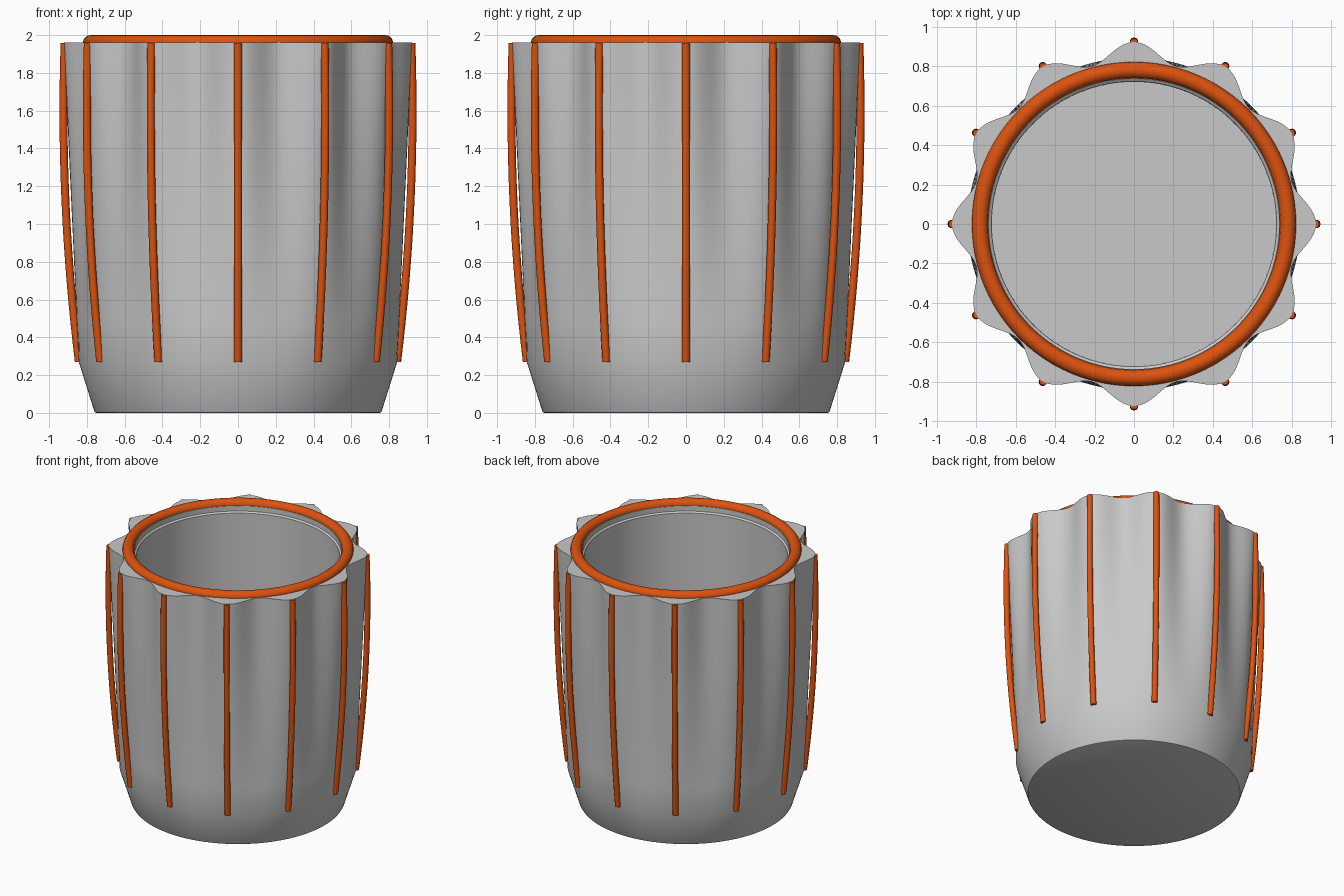
import bpy, bmesh, math

if "Cube" in bpy.data.objects:
    bpy.data.objects.remove(bpy.data.objects["Cube"], do_unlink=True)

RIBS = 12
SEG = 192


def material(name, rgb):
    m = bpy.data.materials.new(name)
    m.use_nodes = True
    m.diffuse_color = (*rgb, 1)
    bsdf = next(n for n in m.node_tree.nodes if n.type == 'BSDF_PRINCIPLED')
    bsdf.inputs["Base Color"].default_value = (*rgb, 1)
    return m


GREY = material("light grey", (0.58, 0.58, 0.58))
ORANGE = material("burnt orange", (0.72, 0.085, 0.005))


def loft(name, rings, mat, caps=True, closed=False):
    """Skin a list of point rings, optionally capped or joined end to end."""
    bm = bmesh.new()
    loops = [[bm.verts.new(p) for p in ring] for ring in rings]
    n = len(loops[0])
    pairs = list(zip(loops, loops[1:]))
    if closed:
        pairs.append((loops[-1], loops[0]))
    for a, b in pairs:
        for i in range(n):
            j = (i + 1) % n
            bm.faces.new((a[i], a[j], b[j], b[i]))
    if caps:
        bm.faces.new(loops[0])
        bm.faces.new(loops[-1])
    bmesh.ops.recalc_face_normals(bm, faces=bm.faces)
    me = bpy.data.meshes.new(name)
    bm.to_mesh(me)
    bm.free()
    ob = bpy.data.objects.new(name, me)
    bpy.context.collection.objects.link(ob)
    me.materials.append(mat)
    bpy.ops.object.select_all(action='DESELECT')
    ob.select_set(True)
    bpy.context.view_layer.objects.active = ob
    bpy.ops.object.shade_smooth_by_angle(angle=math.radians(35))
    return ob


def circle(r, z, wave=0.0, n=SEG):
    """Horizontal ring, with a ridge at every rib when wave is set."""
    pts = []
    for i in range(n):
        a = 2 * math.pi * i / n
        rr = r + wave * math.cos(RIBS * a)
        pts.append((rr * math.cos(a), rr * math.sin(a), z))
    return pts


# Fluted cup: round tapered base, flutes deepening to the top, hollow inside
Z0, Z1 = 0.27, 1.96
rings = [circle(0.75, 0), circle(0.757, 0.003), circle(0.762, 0.012)]
for i in range(9):
    t = i / 8
    ridge, valley = 0.843 + 0.079 * t, 0.843 - 0.016 * t
    rings.append(circle((ridge + valley) / 2, Z0 + (Z1 - Z0) * t,
                        (ridge - valley) / 2))
rings += [circle(0.735, Z1), circle(0.735, 1.92), circle(0.722, 1.91),
          circle(0.72, 0.08)]
loft("cup_body", rings, GREY)

# Rounded rim ring
rim = []
for k in range(16):
    a = 2 * math.pi * k / 16
    rim.append(circle(0.78 + 0.041 * math.cos(a), 1.96 + 0.04 * math.sin(a), n=96))
loft("rim_ring", rim, ORANGE, caps=False, closed=True)

# Bowed ribs, one along each ridge
R = 0.021
for k in range(RIBS):
    ang = 2 * math.pi * k / RIBS
    rib = []
    for i in range(17):
        z = Z0 + (1.957 - Z0) * i / 16
        c = 0.924 - 0.046 * (z - 1.6) ** 2
        rib.append([(c * math.cos(ang) + x, c * math.sin(ang) + y, zz)
                    for x, y, zz in circle(R, z, n=12)])
    loft(f"rib_{k + 1}", rib, ORANGE)
